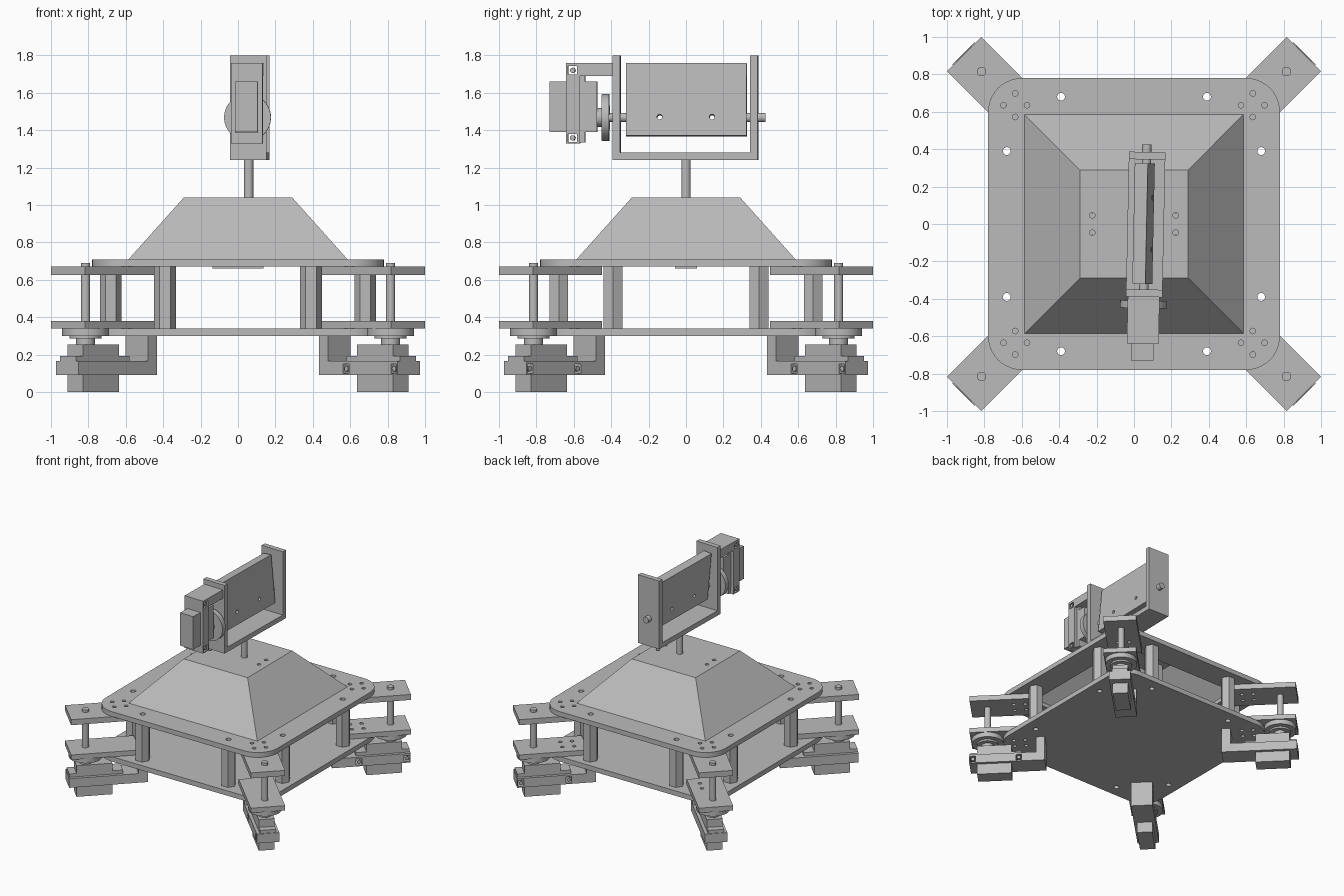
import bpy, bmesh
from math import radians, pi
from mathutils import Matrix, Vector

if "Cube" in bpy.data.objects:
    bpy.data.objects.remove(bpy.data.objects["Cube"])

grey = bpy.data.materials.new("plain grey")
grey.use_nodes = True
COLOR = (0.5, 0.5, 0.5, 1)
grey.diffuse_color = COLOR
grey.node_tree.nodes["Principled BSDF"].inputs["Base Color"].default_value = COLOR
I = Matrix.Identity(4)


def finish(name, bm, frame=I, smooth=False):
    bm.transform(frame)
    bmesh.ops.recalc_face_normals(bm, faces=bm.faces)
    mesh = bpy.data.meshes.new(name)
    bm.to_mesh(mesh)
    bm.free()
    mesh.materials.append(grey)
    ob = bpy.data.objects.new(name, mesh)
    bpy.context.scene.collection.objects.link(ob)
    if smooth:
        bpy.ops.object.select_all(action='DESELECT')
        ob.select_set(True)
        bpy.context.view_layer.objects.active = ob
        bpy.ops.object.shade_smooth_by_angle(angle=radians(35))
    return ob


def add_box(bm, x, y, z):
    """Box from (min, max) pairs."""
    size = [b - a for a, b in (x, y, z)]
    mid = Vector([(a + b) / 2 for a, b in (x, y, z)])
    bmesh.ops.create_cube(bm, size=1, matrix=Matrix.Translation(mid) @ Matrix.Diagonal((*size, 1)))


def box(name, x, y, z, frame=I):
    bm = bmesh.new()
    add_box(bm, x, y, z)
    return finish(name, bm, frame)


def add_rod(bm, x, y, r, z, sides=32, turn=0):
    m = Matrix.Translation((x, y, sum(z) / 2)) @ Matrix.Rotation(turn, 4, 'Z')
    bmesh.ops.create_cone(bm, cap_ends=True, segments=sides, radius1=r, radius2=r,
                          depth=z[1] - z[0], matrix=m)


def rod(name, x, y, r, z, frame=I, sides=32, turn=0):
    bm = bmesh.new()
    add_rod(bm, x, y, r, z, sides, turn)
    return finish(name, bm, frame, sides > 8)


def cut(ob, cutter):
    """Subtract the cutter, bake the result and drop the cutter."""
    cutter.hide_render = True
    mod = ob.modifiers.new("cut", 'BOOLEAN')
    mod.operation, mod.object, mod.solver = 'DIFFERENCE', cutter, 'EXACT'
    bake(ob)
    bpy.data.objects.remove(cutter)


def bake(ob):
    bpy.context.view_layer.update()
    graph = bpy.context.evaluated_depsgraph_get()
    mesh = bpy.data.meshes.new_from_object(ob.evaluated_get(graph))
    ob.modifiers.clear()
    ob.data = mesh


def holes(points, r, z, frame=I):
    bm = bmesh.new()
    for x, y in points:
        add_rod(bm, x, y, r, z, 16)
    return finish("hole_cutter", bm, frame)


QUADS = [(sx, sy) for sx in (-1, 1) for sy in (-1, 1)]
POSTS = [(sx * a, sy * b) for sx, sy in QUADS for a, b in ((.39, .68), (.68, .39))]
SCREWS = [(sx * .635 + dx, sy * .635 + dy) for sx, sy in QUADS
          for dx, dy in ((.063, 0), (-.063, 0), (0, .063), (0, -.063))]


# Rounded square body plates
def body_plate(name, z):
    bm = bmesh.new()
    add_box(bm, (-.78, .78), (-.78, .78), z)
    upright = [e for e in bm.edges if abs(e.verts[0].co.z - e.verts[1].co.z) > .01]
    bmesh.ops.bevel(bm, geom=upright, offset=.18, segments=10, profile=.5, affect='EDGES')
    ob = finish(name, bm, smooth=True)
    cut(ob, holes(POSTS, .021, (z[0] - .1, z[1] + .1)))
    cut(ob, holes(SCREWS, .015, (z[0] - .1, z[1] + .1)))
    return ob


body_plate("lower_plate", (.30, .34))
upper = body_plate("upper_plate", (.67, .71))
cut(upper, box("opening_cutter", (-.565, .565), (-.565, .565), (.5, .9)))

# Hexagonal hollow standoffs
for x, y in POSTS:
    post = rod("standoff", x, y, .058, (.34, .67), sides=6, turn=pi / 2)
    cut(post, holes([(x, y)], .021, (.2, .8)))

# Hollow hood
bm = bmesh.new()
bmesh.ops.create_cone(bm, cap_ends=True, segments=4, radius1=.585 * 2 ** .5, radius2=.29 * 2 ** .5,
                      depth=.33, matrix=Matrix.Translation((0, 0, .875)) @ Matrix.Rotation(pi / 4, 4, 'Z'))
bmesh.ops.delete(bm, geom=[f for f in bm.faces if f.calc_center_median().z < .72], context='FACES_ONLY')
hood = finish("hood", bm)
shell = hood.modifiers.new("shell", 'SOLIDIFY')
shell.thickness, shell.offset, shell.use_even_offset = .02, -1, True
bake(hood)
cut(hood, holes([(sx * .223, sy * .046) for sx, sy in QUADS], .015, (.98, 1.1)))


# Servo: shaft along local z, long side along local x
def servo(name, frame, horn_z, shaft_top):
    box(name + "_body", (-.135, .135), (-.06, .06), (0, .255), frame)
    box(name + "_flange", (-.215, .19), (-.06, .06), (.165, .192), frame)
    rod(name + "_shaft", .057, 0, .025, (.25, shaft_top), frame)
    if horn_z:
        rod(name + "_horn", .057, 0, .125, horn_z, frame, 48)
        rod(name + "_hub", .057, 0, .05, (.255, horn_z[0]), frame)


# Bracket wrapped around a servo, with an upright at its inner end
def bracket(name, frame, inner, top):
    ob = box(name, (inner, .195), (-.085, .085), (.09, .165), frame)
    cut(ob, box("body_cutter", (-.136, .136), (-.061, .061), (0, .3), frame))
    for x in (-.195, .166):
        cut(ob, box("slot_cutter", (x - .022, x + .022), (-.2, .2), (.1, .15), frame))
        turn = frame @ Matrix.Translation((x, 0, .125)) @ Matrix.Rotation(pi / 2, 4, 'X')
        rod(name + "_screw", 0, 0, .014, (-.083, .083), turn, 16)
    box(name + "_upright", (inner, inner + .07), (-.085, .085), (.165, top), frame)


# Four corner legs
for k in range(4):
    spin = Matrix.Rotation(pi / 4 + k * pi / 2, 4, 'Z')
    at = spin @ Matrix.Translation((1.096, 0, 0))
    servo("leg_servo", at, (.30, .34), .69)
    bracket("leg_bracket", at, -.40, .30)
    rod("leg_horn_collar", .057, 0, .085, (.285, .30), at)
    for label, z in (("lower", (.34, .38)), ("upper", (.625, .67))):
        arm = box(label + "_leg_arm", (.766, 1.285), (-.13, .13), z, spin)
        cut(arm, holes([p for p in SCREWS if p[0] > 0 and p[1] > 0], .015, (z[0] - .1, z[1] + .1),
                       spin @ Matrix.Rotation(-pi / 4, 4, 'Z')))

# Pan servo hung inside the hood
servo("pan_servo", Matrix.Translation((0, 0, .66)), None, .60)
for s in (-1, 1):
    box("pan_servo_hanger", (s * .2 - .04, s * .2 + .04), (-.06, .06), (.852, 1.025))

# Tilting head, turned slightly on the pan shaft
head = (Matrix.Translation((.06, 0, 0)) @ Matrix.Rotation(radians(-1.2), 4, 'Z'))
W = (-.095, .1)
box("head_base", W, (-.39, .385), (1.24, 1.28), head)
for name, y in (("front", (-.39, -.35)), ("rear", (.345, .385))):
    box("head_wall_" + name, W, y, (1.28, 1.8), head)

axes = Matrix(((0, -1, 0, 0), (0, 0, 1, -.73), (-1, 0, 0, 1.525), (0, 0, 0, 1)))
servo("tilt_servo", head @ axes, (.28, .32), .42)
bracket("tilt_bracket", head @ axes, -.235, .34)
along_y = head @ Matrix.Translation((0, 0, 1.468)) @ Matrix.Rotation(-pi / 2, 4, 'X')
rod("tilt_pin", 0, 0, .025, (.31, .425), along_y)

# Leaning panel between the walls
lean = head @ Matrix.Translation((0, 0, 1.468)) @ Matrix.Rotation(radians(-5.5), 4, 'Y')
panel = box("tilt_panel", (-.035, .035), (-.32, .325), (-.1, .288), lean)
across = lean @ Matrix.Rotation(pi / 2, 4, 'Y')
cut(panel, holes([(0, -.14), (0, .14)], .014, (-.2, .2), across))
